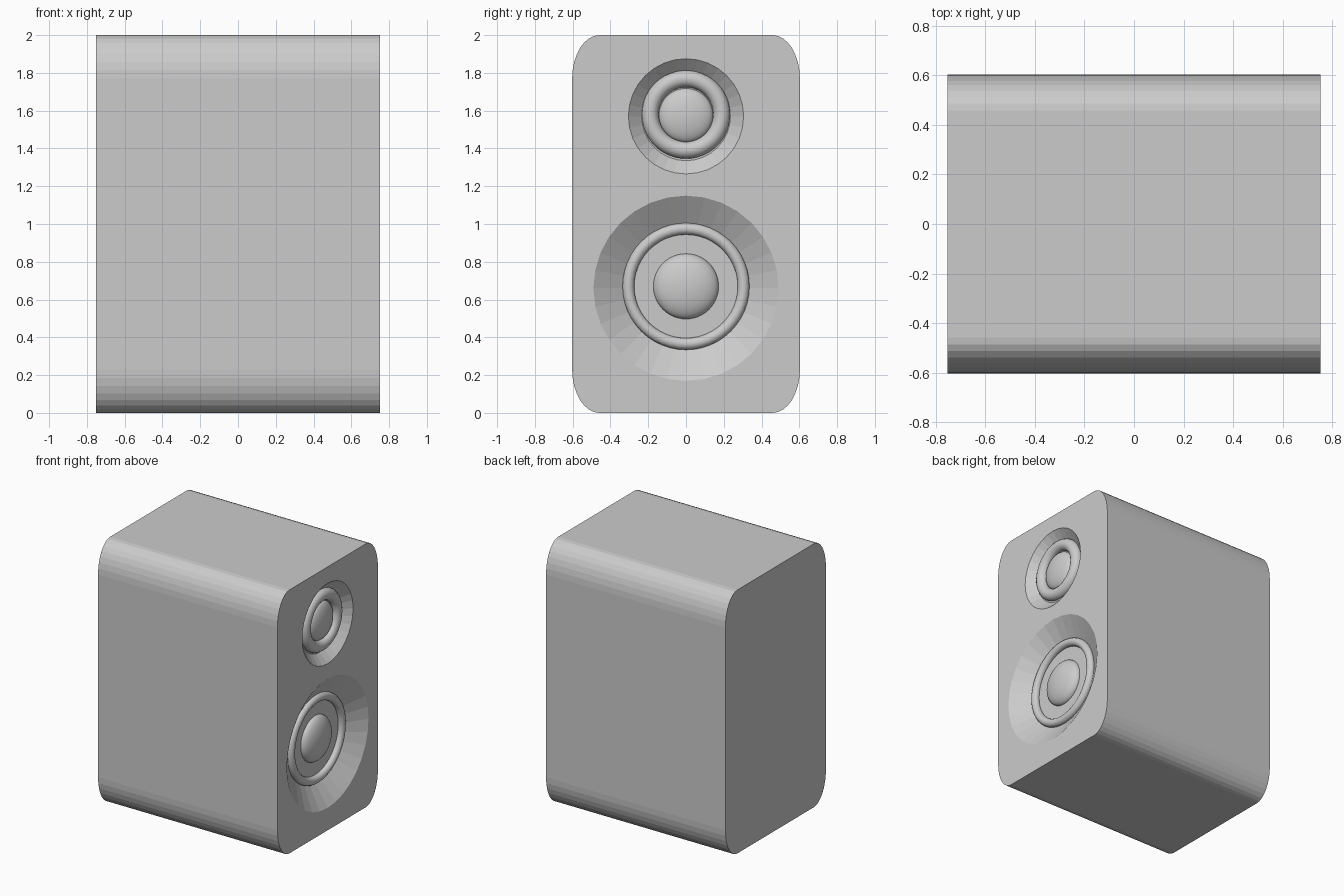
import bpy, bmesh
from math import sin, cos, pi, radians

if "Cube" in bpy.data.objects:
    bpy.data.objects.remove(bpy.data.objects["Cube"])

FRONT = 0.753          # x of the baffle face
HALF_W, HEIGHT = 0.603, 2.0


def finish(name, bm, smooth=False):
    bmesh.ops.recalc_face_normals(bm, faces=bm.faces)
    me = bpy.data.meshes.new(name)
    bm.to_mesh(me)
    bm.free()
    ob = bpy.data.objects.new(name, me)
    bpy.context.collection.objects.link(ob)
    bpy.context.view_layer.objects.active = ob
    bpy.ops.object.select_all(action='DESELECT')
    ob.select_set(True)
    if smooth:
        bpy.ops.object.shade_smooth_by_angle(angle=radians(40))
    return ob


def lathe(name, profile, z, n=32, smooth=True):
    """Revolve closed (x, radius) profile around the x axis at height z."""
    bm = bmesh.new()
    vs = [bm.verts.new((x, 0, z + r)) for x, r in profile]
    es = [bm.edges.new((vs[i], vs[(i + 1) % len(vs)])) for i in range(len(vs))]
    bmesh.ops.spin(bm, geom=vs + es, cent=(0, 0, z), axis=(1, 0, 0),
                   angle=2 * pi, steps=n, use_duplicate=False)
    bmesh.ops.remove_doubles(bm, verts=bm.verts, dist=1e-5)
    bmesh.ops.dissolve_degenerate(bm, edges=bm.edges, dist=1e-5)
    return finish(name, bm, smooth)


def frustum(name, z, r_rim, r_floor, depth):
    """Conical cutter reaching a little past the baffle."""
    extra = 0.05
    r_out = r_rim + (r_rim - r_floor) * extra / depth
    bm = bmesh.new()
    loops = []
    for x, r in ((FRONT - depth, r_floor), (FRONT + extra, r_out)):
        loops.append([bm.verts.new((x, r * cos(2 * pi * i / 32), z + r * sin(2 * pi * i / 32)))
                      for i in range(32)])
    a, b = loops
    bm.faces.new(a)
    bm.faces.new(b)
    for i in range(32):
        j = (i + 1) % 32
        bm.faces.new((a[i], a[j], b[j], b[i]))
    ob = finish(name, bm)
    ob.hide_render = True
    return ob


def ring(name, x, z, major, minor):
    pts = [(x + minor * cos(2 * pi * i / 16), major + minor * sin(2 * pi * i / 16))
           for i in range(16)]
    return lathe(name, pts, z, 48)


def dome(name, x, z, r, h):
    pts = [(x + h * sin(pi / 2 * i / 10), r * cos(pi / 2 * i / 10)) for i in range(11)]
    return lathe(name, pts + [(x - 0.01, 0), (x - 0.01, r)], z, 48)


# Cabinet: rounded (slightly elliptical) corners, extruded along x
bm = bmesh.new()
ry, rz, seg = 0.145, 0.23, 8
outline = []
for q, (sy, sz) in enumerate(((1, 1), (-1, 1), (-1, -1), (1, -1))):
    for i in range(seg + 1):
        a = pi / 2 * (q + i / seg)
        outline.append((sy * (HALF_W - ry) + ry * cos(a),
                        HEIGHT / 2 + sz * (HEIGHT / 2 - rz) + rz * sin(a)))
face = bm.faces.new([bm.verts.new((-FRONT, y, z)) for y, z in outline])
top = bmesh.ops.extrude_face_region(bm, geom=[face], use_keep_orig=True)
bmesh.ops.translate(bm, vec=(2 * FRONT, 0, 0),
                    verts=[g for g in top['geom'] if isinstance(g, bmesh.types.BMVert)])
cabinet = finish("cabinet", bm)

# Conical recesses for both drivers
for cutter in (frustum("tweeter_cutter", 1.57, 0.305, 0.235, 0.065),
               frustum("woofer_cutter", 0.66, 0.49, 0.33, 0.105)):
    mod = cabinet.modifiers.new("recess", 'BOOLEAN')
    mod.operation, mod.solver, mod.object = 'DIFFERENCE', 'EXACT', cutter
    bpy.context.view_layer.objects.active = cabinet
    bpy.ops.object.modifier_apply(modifier=mod.name)
    bpy.data.objects.remove(cutter)

# Drivers: surround ring and domed centre
ring("tweeter_surround", 0.69, 1.58, 0.189, 0.045)
dome("tweeter_dome", 0.688, 1.575, 0.143, 0.05)
ring("woofer_surround", 0.655, 0.67, 0.305, 0.031)
dome("woofer_dome", 0.648, 0.67, 0.173, 0.07)
